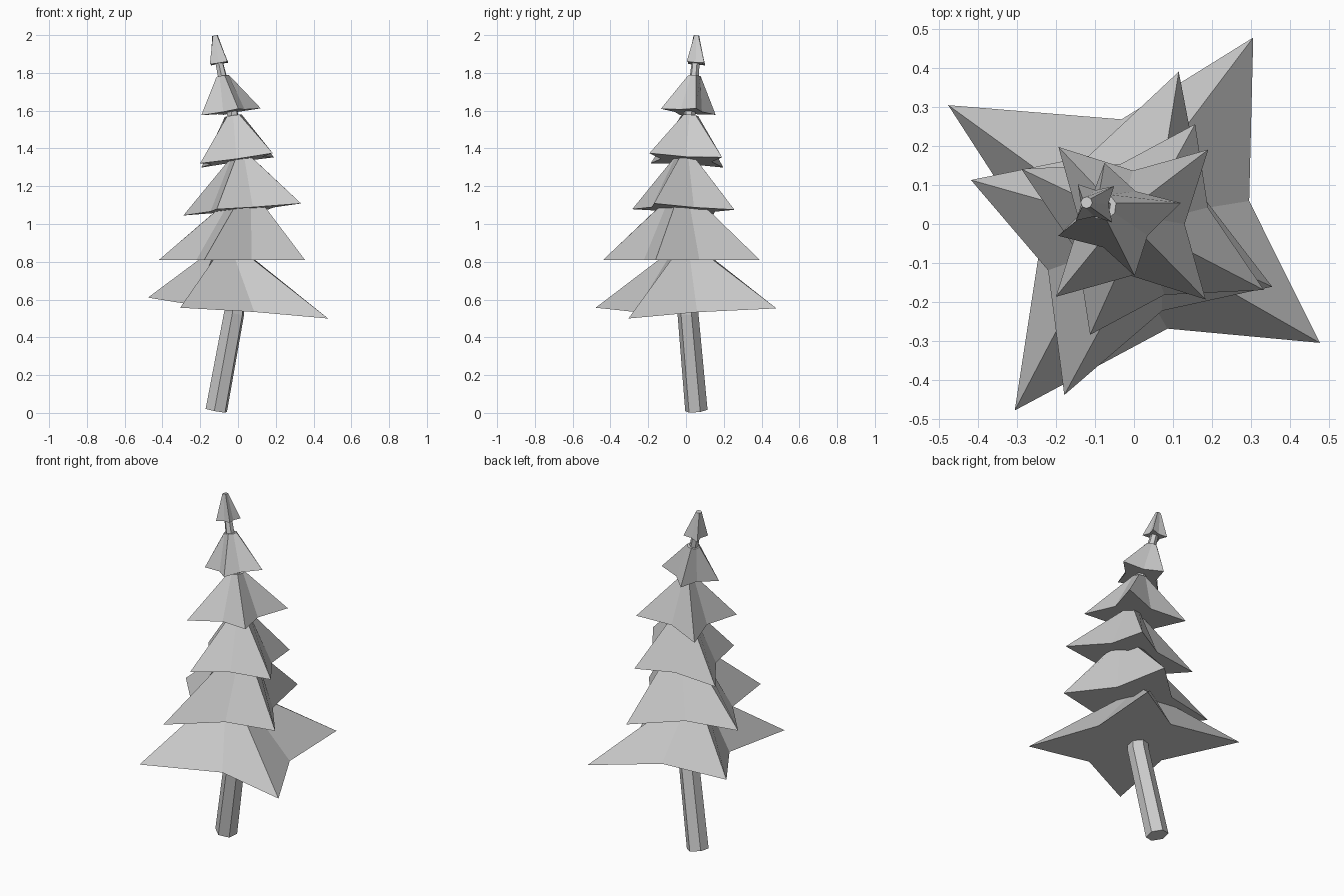
import bpy
from math import cos, sin, pi, radians

cube = bpy.data.objects.get("Cube")
if cube:
    bpy.data.objects.remove(cube)

grey = bpy.data.materials.new("plain_grey")
grey.use_nodes = True
colour = (0.6, 0.6, 0.6, 1)
grey.diffuse_color = colour
grey.node_tree.nodes["Principled BSDF"].inputs["Base Color"].default_value = colour


def tilted(x, y, centre, tilt):
    """Place a point on a sloping plane through the centre."""
    cx, cy, cz = centre
    return (cx + x, cy + y, cz + tilt[0] * x + tilt[1] * y)


def loft(name, rings):
    """Skin a stack of equal rings and cap both ends."""
    n = len(rings[0])
    verts = [v for ring in rings for v in ring]
    faces = [tuple(reversed(range(n))),
             tuple(range(len(verts) - n, len(verts)))]
    for k in range(len(rings) - 1):
        for i in range(n):
            j = (i + 1) % n
            faces.append((k * n + i, k * n + j, k * n + n + j, k * n + n + i))
    mesh = bpy.data.meshes.new(name)
    mesh.from_pydata(verts, [], faces)
    mesh.materials.append(grey)
    obj = bpy.data.objects.new(name, mesh)
    bpy.context.collection.objects.link(obj)


def polygon(centre, radius, tilt, turn, sides):
    angles = [turn + 2 * pi * i / sides for i in range(sides)]
    return [tilted(radius * cos(a), radius * sin(a), centre, tilt) for a in angles]


def bough_tier(name, centre, tips, notch, turn, tilt, top, top_radius, shift=0):
    """Four-pointed star skirt narrowing to a small top."""
    turn = radians(turn)
    star = []
    for i in range(8):
        a = turn + i * pi / 4
        r = notch if i % 2 else tips[i // 2 % 2]
        dx = shift if i % 2 else 0
        star.append(tilted(r * cos(a) + dx, r * sin(a), centre, tilt))
    loft(name, [star, polygon(top, top_radius, tilt, turn, 8)])


# Boughs, from the lowest tier to the tip
bough_tier("bough_tier_lowest", (0, 0, .555), (.566, .568), .275, -32.6,
           (-.084, .05), (-.05, 0, .88), .06, .027)
bough_tier("bough_tier_second", (-.032, -.024, .81), (.41, .44), .22, -19.5,
           (0, 0), (.035, -.02, 1.14), .075, .01)
bough_tier("bough_tier_third", (.022, -.014, 1.077), (.348, .302), .177, -26.5,
           (.08, -.045), (.015, -.005, 1.36), .05)
bough_tier("bough_tier_fourth", (-.005, .002, 1.337), (.272, .272), .135, -46,
           (.14, -.06), (-.025, .02, 1.573), .045)
bough_tier("bough_tier_fifth", (-.037, .012, 1.594), (.163, .15), .083, 15,
           (.136, -.073), (-.08, .045, 1.783), .035)
bough_tier("bough_tier_tip", (-.1, .053, 1.85), (.066, .066), .034, 42,
           (.15, -.08), (-.122, .055, 1.997), .015)

# Bent trunk running up through the tiers
path = [((-.115, .055, .013), .06), ((-.02, .01, .53), .056),
        ((-.02, 0, .85), .05), ((.02, -.01, 1.2), .04),
        ((-.03, .02, 1.59), .03), ((-.085, .045, 1.79), .024),
        ((-.105, .053, 1.88), .02)]
lean = [(-.18, .09)] * 2 + [(0, 0)] * 2 + [(.15, -.08)] * 3
loft("trunk", [polygon(c, r, t, radians(20), 6) for (c, r), t in zip(path, lean)])
